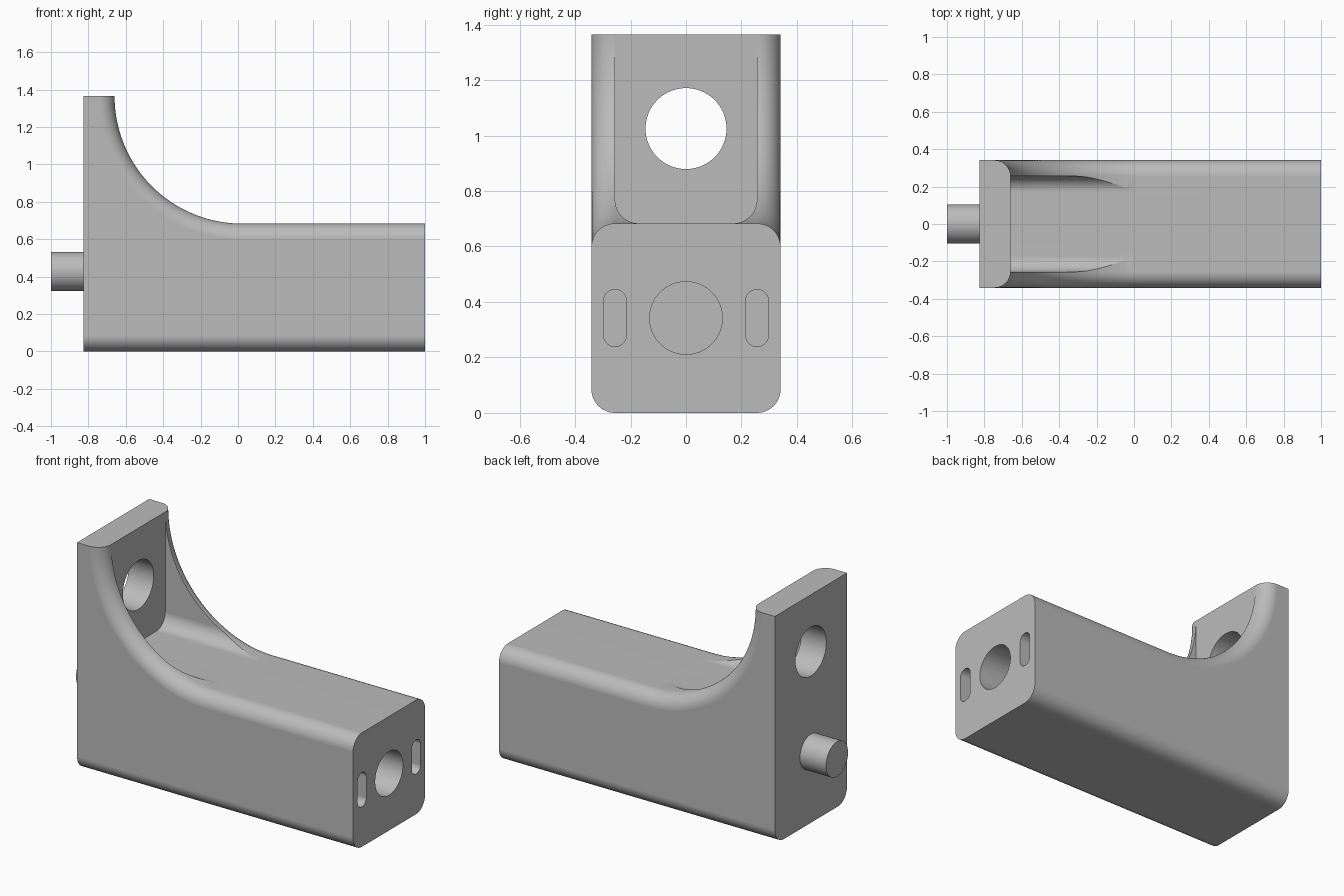
import bpy
import bmesh
from math import sin, cos, pi, radians

cube = bpy.data.objects.get("Cube")
if cube:
    bpy.data.objects.remove(cube, do_unlink=True)

# Main dimensions
BACK, END = -0.827, 1.0
HALF_W = 0.341
TOP, DECK = 1.365, 0.683
SWEEP = TOP - DECK           # radius of the concave sweep
PLATE = -0.66                # inner face of the upright plate
FILLET = 0.085

grey = bpy.data.materials.new("plain grey")
grey.use_nodes = True
colour = (0.5, 0.5, 0.5, 1)
grey.diffuse_color = colour
grey.node_tree.nodes["Principled BSDF"].inputs["Base Color"].default_value = colour


def loft(name, sections):
    """Skin matching closed sections and cap both ends."""
    bm = bmesh.new()
    rings = [[bm.verts.new(p) for p in s] for s in sections]
    n = len(rings[0])
    for a, b in zip(rings, rings[1:]):
        for i in range(n):
            j = (i + 1) % n
            bm.faces.new((a[i], a[j], b[j], b[i]))
    bm.faces.new(rings[0])
    bm.faces.new(rings[-1])
    bmesh.ops.recalc_face_normals(bm, faces=bm.faces)
    mesh = bpy.data.meshes.new(name)
    bm.to_mesh(mesh)
    bm.free()
    obj = bpy.data.objects.new(name, mesh)
    obj.data.materials.append(grey)
    bpy.context.collection.objects.link(obj)
    return obj


def rounded_bar(name, x0, x1, y, z, half_y, half_z, r, steps=16):
    """Bar along x with a rounded cross-section; a full radius gives a cylinder."""
    ring = []
    for k, (sy, sz) in enumerate(((1, 1), (-1, 1), (-1, -1), (1, -1))):
        for i in range(steps + 1):
            a = (k + i / steps) * pi / 2
            p = (y + sy * (half_y - r) + r * cos(a), z + sz * (half_z - r) + r * sin(a))
            if not ring or abs(p[0] - ring[-1][0]) + abs(p[1] - ring[-1][1]) > 1e-5:
                ring.append(p)
    if abs(ring[0][0] - ring[-1][0]) + abs(ring[0][1] - ring[-1][1]) < 1e-5:
        ring.pop()
    return loft(name, [[(x, py, pz) for py, pz in ring] for x in (x0, x1)])


def side_profile(y, inset):
    """Side outline at depth y, with deck, sweep and underside drawn inward."""
    pts = [(BACK, inset), (END, inset), (END, DECK - inset)]
    cx, r, steps = PLATE + SWEEP, SWEEP + inset, 48
    for i in range(steps + 1):
        a = -pi / 2 - pi / 2 * i / steps
        pts.append((cx + r * cos(a), TOP + r * sin(a)))
    pts.append((BACK, TOP))
    return [(x, y, z) for x, z in pts]


def finish(obj):
    bpy.ops.object.select_all(action='DESELECT')
    obj.select_set(True)
    bpy.context.view_layer.objects.active = obj
    for mod in list(obj.modifiers):
        bpy.ops.object.modifier_apply(modifier=mod.name)
    bpy.ops.object.shade_smooth_by_angle(angle=radians(12))
    weighted = obj.modifiers.new("even shading", 'WEIGHTED_NORMAL')
    weighted.keep_sharp = True


# Bracket body: side outlines lofted across the width, long edges filleted
arc = [i / 12 * pi / 2 for i in range(13)]
half = [(HALF_W - FILLET * (1 - sin(a)), FILLET * (1 - cos(a))) for a in arc]
slices = [(-y, d) for y, d in reversed(half)] + half
body = loft("bracket_body", [side_profile(y, d) for y, d in slices])

# Cutters: pocket between the fins, plate hole, end bore and two end slots
pocket_w, pocket_top, floor = 0.2555, 1.8, DECK + 0.0003
cutters = [
    rounded_bar("pocket_cutter", PLATE - 0.0005, 0.4, 0, (floor + pocket_top) / 2,
                pocket_w, (pocket_top - floor) / 2, FILLET),
    rounded_bar("plate_hole_cutter", -1.2, -0.4, 0, 1.025, 0.146, 0.146, 0.146),
    rounded_bar("end_bore_cutter", END - 0.35, 1.2, 0, 0.342, 0.131, 0.131, 0.131),
]
for side, name in ((1, "left"), (-1, "right")):
    cutters.append(rounded_bar(name + "_slot_cutter", END - 0.17, 1.2, side * 0.256, 0.342,
                               0.041, 0.103, 0.041))
for cutter in cutters:
    cut = body.modifiers.new(cutter.name, 'BOOLEAN')
    cut.operation = 'DIFFERENCE'
    cut.solver = 'EXACT'
    cut.object = cutter
finish(body)
for cutter in cutters:
    bpy.data.objects.remove(cutter, do_unlink=True)

# Locating peg on the back of the plate
peg = rounded_bar("locating_peg", -1.0, BACK, 0, 0.427, 0.104, 0.104, 0.104)
finish(peg)
